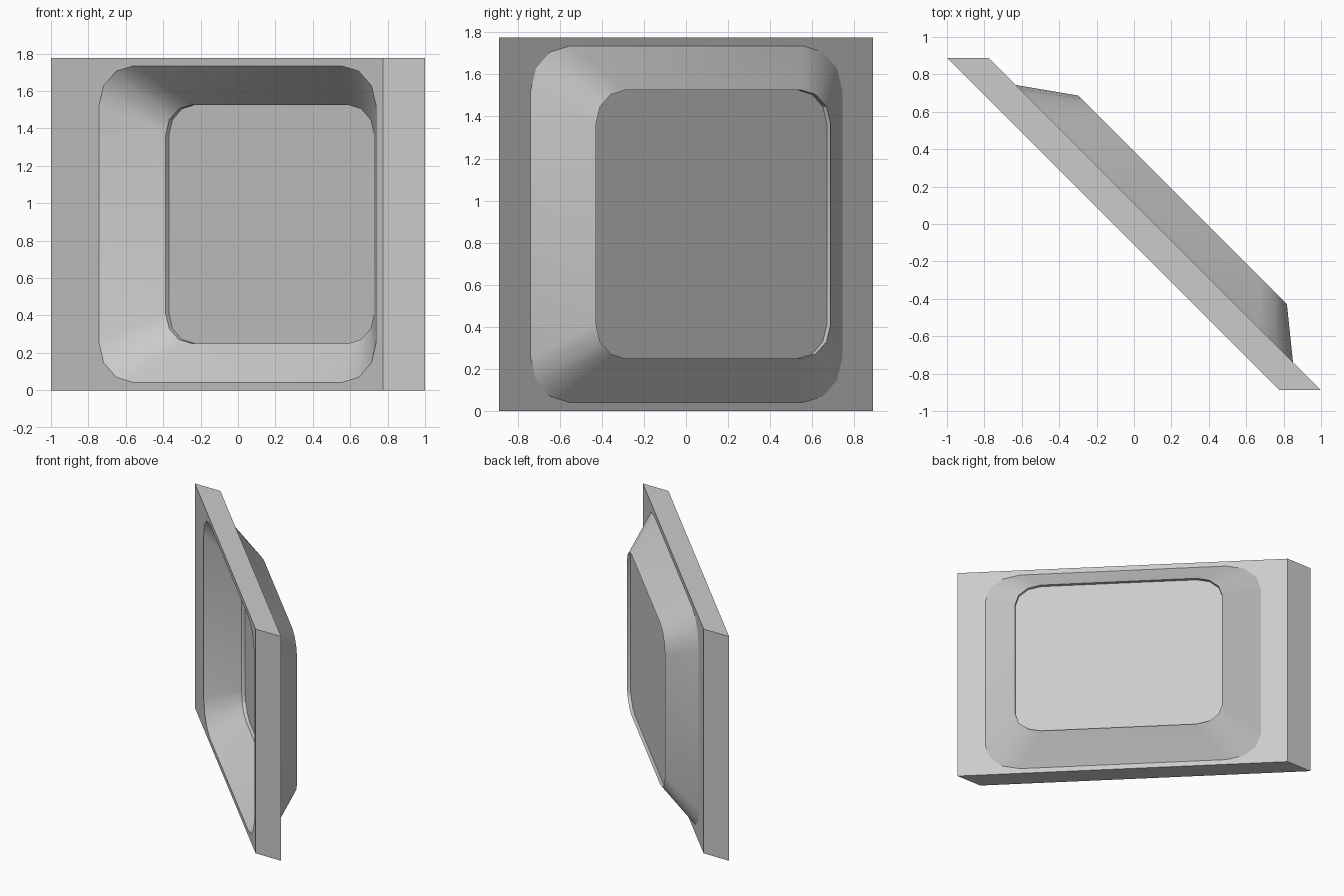
import bpy, bmesh
from math import sin, cos, pi

if "Cube" in bpy.data.objects:
    bpy.data.objects.remove(bpy.data.objects["Cube"])

MID_Z = 0.888
SEG = 3          # segments per rounded corner


def ring(bm, d, centre, half_s, half_z, radius=0.0):
    """Rounded rectangle in the slanted plane x + y = d (s = x - y runs along the panel).
    radius is a fraction of each half size."""
    verts = []
    for k, (a, b) in enumerate(((1, 1), (-1, 1), (-1, -1), (1, -1))):
        for i in range(SEG + 1):
            t = (k + i / SEG) * pi / 2
            s = centre + half_s * (a * (1 - radius) + radius * cos(t))
            z = MID_Z + half_z * (b * (1 - radius) + radius * sin(t))
            if radius == 0:
                s, z = centre + half_s * a, MID_Z + half_z * b
            verts.append(bm.verts.new(((d + s) / 2, (d - s) / 2, z)))
    return verts


bm = bmesh.new()
outer = (0.107, 1.481, 0.847, 0.25)
inner = (0.131, 1.114, 0.638, 0.25)

# Rings from the back of the floor, round the plate, to the front of the floor
rings = [
    ring(bm, 0.355, *inner),                  # back floor, slightly sunk
    ring(bm, 0.39, *inner),                   # boss rim
    ring(bm, 0.112, *outer),                  # boss base
    ring(bm, 0.112, 0.112, 1.776, MID_Z),     # plate back edge
    ring(bm, -0.112, -0.112, 1.776, MID_Z),   # plate front edge
    ring(bm, -0.112, *outer),                 # recess opening
    ring(bm, 0.21, *inner),                   # recess bottom
    ring(bm, 0.245, *inner),                  # front floor
]
count = len(rings[0])
for lo, hi in zip(rings, rings[1:]):
    for i in range(count):
        j = (i + 1) % count
        bm.faces.new((lo[i], lo[j], hi[j], hi[i]))
bm.faces.new(rings[0])
bm.faces.new(rings[-1])

# Merge the doubled plate corners
bmesh.ops.remove_doubles(bm, verts=bm.verts, dist=0.0005)
bmesh.ops.recalc_face_normals(bm, faces=bm.faces)

mesh = bpy.data.meshes.new("dished_panel")
bm.to_mesh(mesh)
bm.free()
panel = bpy.data.objects.new("dished_panel", mesh)
bpy.context.collection.objects.link(panel)

# Smooth only the rounded corners
bpy.context.view_layer.objects.active = panel
panel.select_set(True)
bpy.ops.object.shade_smooth_by_angle(angle=0.56)
